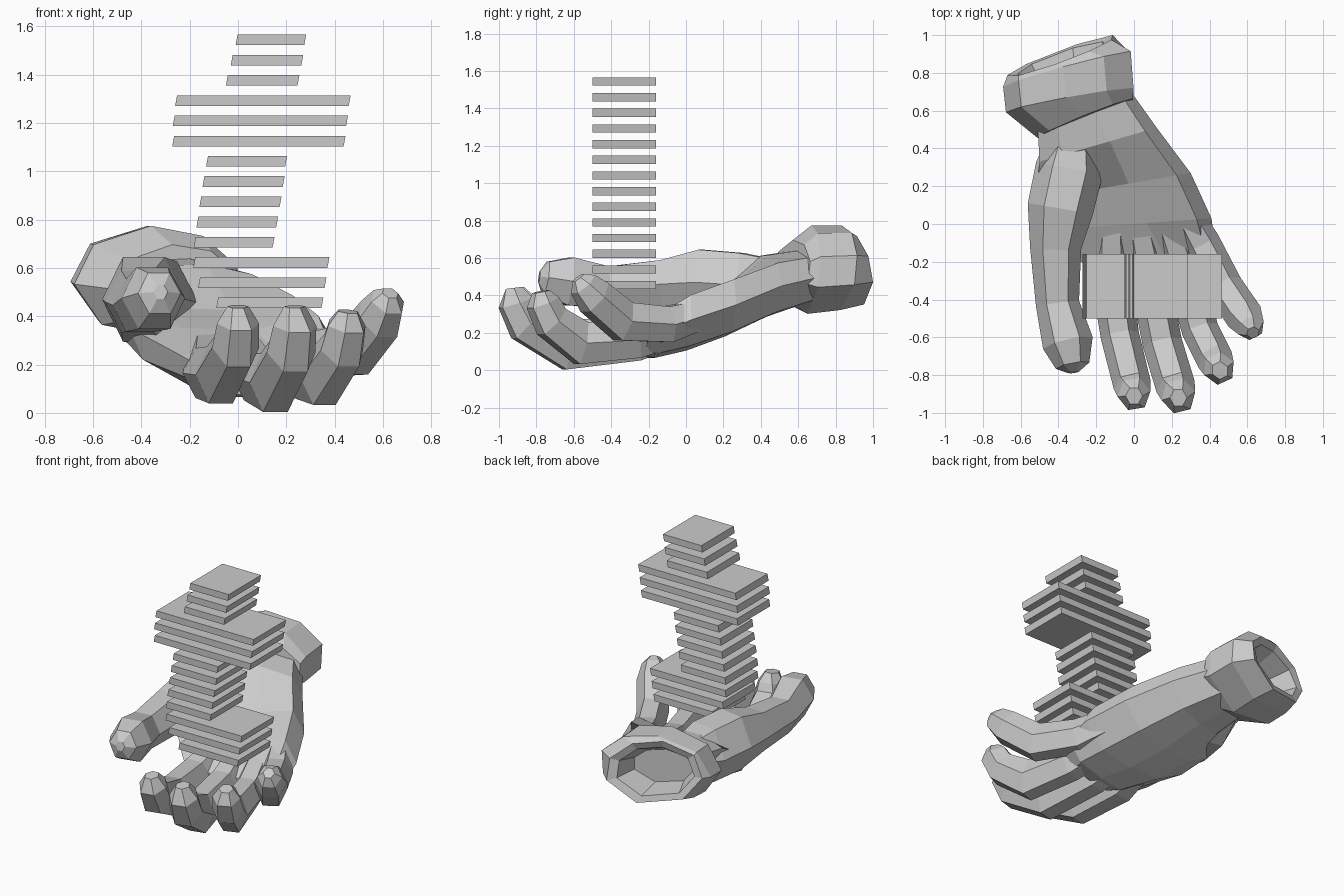
import bpy, bmesh
from math import cos, sin, pi, radians
from mathutils import Vector as V


def loft(name, rings):
    """Skin a list of equal-sized point rings and cap both ends."""
    bm = bmesh.new()
    vr = [[bm.verts.new(p) for p in r] for r in rings]
    n = len(vr[0])
    for a, b in zip(vr, vr[1:]):
        for i in range(n):
            j = (i + 1) % n
            bm.faces.new((a[i], a[j], b[j], b[i]))
    bm.faces.new(vr[0])
    bm.faces.new(vr[-1])
    bmesh.ops.recalc_face_normals(bm, faces=bm.faces)
    me = bpy.data.meshes.new(name)
    bm.to_mesh(me)
    bm.free()
    ob = bpy.data.objects.new(name, me)
    bpy.context.collection.objects.link(ob)
    return ob


def section(profile, c, u, v):
    return [V(c) + V(u) * a + V(v) * b for a, b in profile]


def digit(name, path, bend=1.35):
    """Six-sided tube along points (x, y, z, radius); ring 2 is the deeper bend."""
    hexagon = [(cos(i * pi / 3), sin(i * pi / 3)) for i in range(6)]
    pts = [V(p[:3]) for p in path]
    rings = []
    for i, p in enumerate(path):
        t = (pts[min(i + 1, len(pts) - 1)] - pts[max(i - 1, 0)]).normalized()
        side = V((0, 0, 1)).cross(t).normalized()
        up = t.cross(side)
        rings.append(section(hexagon, pts[i], side * p[3], up * p[3] * (bend if i == 2 else 1.1)))
    return loft(name, rings)


# Stack of slanted slabs, bottom to top: left and right edges
edges = [(-0.09, 0.345), (-0.165, 0.358), (-0.185, 0.37),
         (-0.183, 0.143), (-0.172, 0.158), (-0.16, 0.172), (-0.147, 0.185), (-0.132, 0.195),
         (-0.272, 0.437), (-0.27, 0.447), (-0.26, 0.458),
         (-0.05, 0.246), (-0.03, 0.262), (-0.01, 0.274)]
for i, (l, r) in enumerate(edges):
    z = 0.433 + i * 0.0837
    loft("slab", [[(l + s, -0.5, h), (r + s, -0.5, h), (r + s, -0.16, h), (l + s, -0.16, h)]
                  for s, h in ((0, z), (0.008, z + 0.044))])

# Cuff: irregular eight-sided ring with a hollow back
oct8 = [(1.04 * cos(radians(a)), 1.04 * sin(radians(a)))
        for a in (-20, 20, 58, 95, 140, 183, 228, 285)]
loft("cuff", [section(oct8, c, u, v) for c, u, v in [
    ((-0.25, 0.56, 0.52), (0.25, 0.10, 0), (0, 0.02, 0.17)),
    ((-0.33, 0.655, 0.535), (0.335, 0.06, -0.01), (0, 0.02, 0.23)),
    ((-0.345, 0.82, 0.545), (0.335, 0.09, -0.01), (0, 0.02, 0.22)),
    ((-0.385, 0.89, 0.55), (0.275, 0.10, -0.01), (-0.01, -0.035, 0.195)),
    ((-0.385, 0.875, 0.55), (0.225, 0.08, -0.01), (0, -0.035, 0.15)),
    ((-0.35, 0.74, 0.53), (0.17, 0.07, 0), (0, 0, 0.11))]])

# Palm: cupped section, thumb side raised; the wrist end is fuller
cup = [(-1, 0.5), (-0.87, -0.3), (-0.42, -0.95), (0.1, -1), (0.65, -0.85), (1, 0),
       (0.82, 0.8), (0.2, 0.45), (-0.5, 0.5)]
wrist = cup[:6] + [(0.8, 0.75), (0.2, 1), (-0.6, 0.95)]
loft("palm", [section(p, c, u, v) for p, c, u, v in [
    (wrist, (-0.27, 0.62, 0.50), (0.24, 0.10, 0), (0, 0, 0.145)),
    (wrist, (-0.19, 0.42, 0.45), (0.31, 0.09, 0), (0, 0, 0.165)),
    (cup, (-0.11, 0.20, 0.35), (0.41, 0.07, 0), (0, 0, 0.17)),
    (cup, (-0.02, 0.00, 0.27), (0.43, 0.03, 0), (0, 0, 0.165)),
    (cup, (0.09, -0.17, 0.195), (0.34, 0.06, 0.015), (0, 0, 0.13)),
    (cup, (0.11, -0.25, 0.165), (0.28, 0.05, 0.01), (0, 0, 0.09))]])

# Thumb with its fleshy base
digit("thumb", [(-0.31, 0.56, 0.48, 0.10), (-0.34, 0.30, 0.455, 0.18), (-0.39, 0.08, 0.47, 0.175),
                (-0.415, -0.13, 0.46, 0.135), (-0.405, -0.42, 0.445, 0.115),
                (-0.35, -0.63, 0.475, 0.135), (-0.325, -0.75, 0.495, 0.09),
                (-0.32, -0.785, 0.50, 0.03)], 1.15)

# Four curled fingers
digit("index_finger", [(-0.12, 0.04, 0.26, 0.09), (-0.12, -0.27, 0.165, 0.11),
                       (-0.075, -0.59, 0.157, 0.102), (-0.01, -0.85, 0.27, 0.10),
                       (0.0, -0.90, 0.37, 0.088), (0.0, -0.91, 0.44, 0.045)])
digit("middle_finger", [(0.02, 0.04, 0.25, 0.09), (0.08, -0.27, 0.15, 0.105),
                        (0.15, -0.63, 0.125, 0.105), (0.22, -0.86, 0.25, 0.105),
                        (0.235, -0.91, 0.36, 0.092), (0.235, -0.92, 0.44, 0.045)])
digit("ring_finger", [(0.16, 0.06, 0.26, 0.09), (0.27, -0.27, 0.16, 0.10),
                      (0.35, -0.56, 0.145, 0.098), (0.43, -0.72, 0.26, 0.097),
                      (0.45, -0.765, 0.36, 0.085), (0.455, -0.775, 0.42, 0.045)])
digit("little_finger", [(0.20, 0.18, 0.33, 0.07), (0.355, -0.10, 0.245, 0.10),
                        (0.48, -0.335, 0.26, 0.098), (0.585, -0.49, 0.39, 0.10),
                        (0.62, -0.55, 0.46, 0.075), (0.63, -0.575, 0.495, 0.035)], 1.25)
